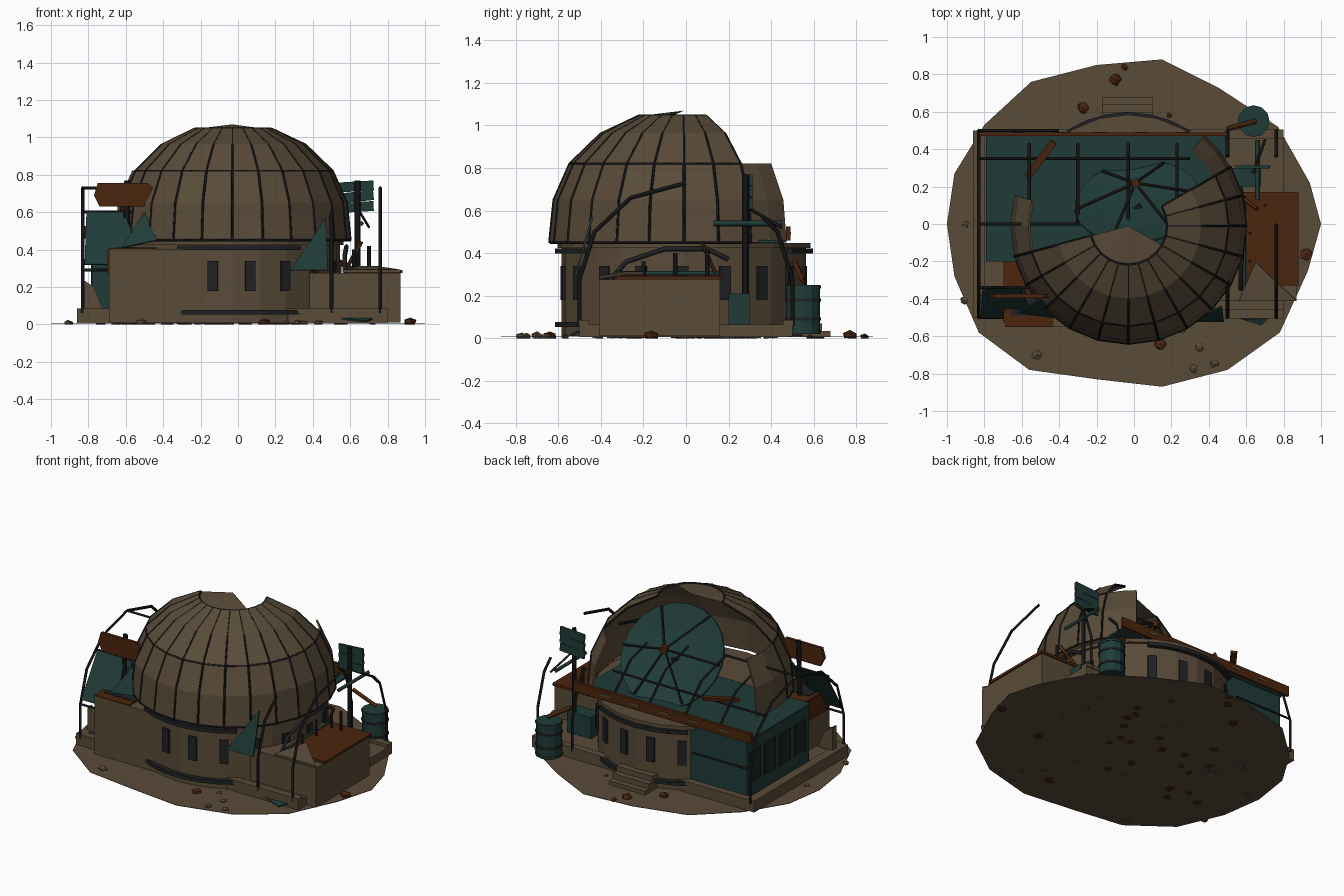
import bpy, bmesh, math, random
from mathutils import Vector, Matrix

if "Cube" in bpy.data.objects:
    bpy.data.objects.remove(bpy.data.objects["Cube"])

random.seed(4)
rad = math.radians
CX, CY = -0.03, -0.01


def mat(name, c):
    m = bpy.data.materials.new(name)
    m.diffuse_color = (*c, 1)
    m.use_nodes = True
    m.node_tree.nodes["Principled BSDF"].inputs["Base Color"].default_value = m.diffuse_color
    return m


BROWN = mat("weathered_tan", (0.10, 0.070, 0.040))
TEAL = mat("faded_teal", (0.0135, 0.044, 0.038))
RUST = mat("rust", (0.070, 0.0185, 0.0038))
DARK = mat("dark_iron", (0.007, 0.007, 0.008))
GREY = mat("charcoal", (0.014, 0.015, 0.016))


def mesh(name, verts, faces, m):
    me = bpy.data.meshes.new(name)
    me.from_pydata([tuple(v) for v in verts], [], faces)
    me.materials.append(m)
    bm = bmesh.new()
    bm.from_mesh(me)
    bmesh.ops.recalc_face_normals(bm, faces=bm.faces)
    bm.to_mesh(me)
    bm.free()
    o = bpy.data.objects.new(name, me)
    bpy.context.collection.objects.link(o)
    return o


def prism(name, pts, z0, z1, m):
    n = len(pts)
    v = [(x, y, z) for z in (z0, z1) for x, y in pts]
    f = [tuple(range(n))[::-1], tuple(range(n, 2 * n))]
    f += [(i, (i + 1) % n, (i + 1) % n + n, i + n) for i in range(n)]
    return mesh(name, v, f, m)


def box(name, x0, x1, y0, y1, z0, z1, m):
    return prism(name, [(x0, y0), (x1, y0), (x1, y1), (x0, y1)], z0, z1, m)


def turned_box(name, center, size, m, rz=0, ry=0, rx=0):
    a, b, c = (s / 2 for s in size)
    o = box(name, -a, a, -b, b, -c, c, m)
    o.location = center
    o.rotation_euler = (rx, ry, rz)
    return o


def circle(r, n, cx=CX, cy=CY):
    return [(cx + r * math.cos(math.tau * i / n), cy + r * math.sin(math.tau * i / n)) for i in range(n)]


def pipe(name, pts, r, m=DARK):
    cu = bpy.data.curves.new(name, 'CURVE')
    cu.dimensions = '3D'
    cu.bevel_depth = r
    cu.bevel_resolution = 0
    cu.use_fill_caps = True
    s = cu.splines.new('POLY')
    s.points.add(len(pts) - 1)
    for p, q in zip(s.points, pts):
        p.co = (*q, 1)
    cu.materials.append(m)
    o = bpy.data.objects.new(name, cu)
    bpy.context.collection.objects.link(o)
    return o


def sheet(name, pts, m, t=0.01):
    o = mesh(name, pts, [tuple(range(len(pts)))], m)
    s = o.modifiers.new("thickness", 'SOLIDIFY')
    s.thickness = t
    s.offset = 0
    return o


def polar(r, deg, z):
    return (CX + r * math.cos(rad(deg)), CY + r * math.sin(rad(deg)), z)


# ground, foundation and steps
prism("ground", [(1, 0), (.94, .22), (.77, .52), (.45, .73), (.15, .88), (-.2, .85), (-.55, .76), (-.8, .53),
                 (-.96, .27), (-1, 0), (-.96, -.28), (-.83, -.58), (-.56, -.78), (-.2, -.83), (.15, -.87),
                 (.5, -.78), (.78, -.58), (.93, -.25)], .006, .009, BROWN)
box("foundation", -.83, .8, -.5, .5, .008, .065, BROWN)
for s in (-1, 1):
    box("curb_long", -.83, .8, s * .48 - .025, s * .48 + .025, .06, .085, BROWN)
box("curb_left", -.86, -.8, -.5, .5, .008, .085, BROWN)
for i in range(3):
    box("entry_step", -.17, .1, .5, .68 - .04 * i, .008, .035 * (i + 1), BROWN)

# drum with windows and bands
prism("drum", circle(.575, 24), .01, .44, BROWN)
prism("drum_lip", circle(.595, 24), .425, .448, BROWN)
for k in range(18):
    d = -100.5 + 20 * k
    turned_box("drum_window", polar(.573, d, .26), (.02, .055, .16), GREY, rz=rad(d))
for base in (-86, 90):
    for z, h in ((.065, .025), (.41, .025)):
        for j in range(6):
            d = base - 27.5 + 11 * j
            turned_box("drum_band", polar(.59, d, z), (.03, .118, h), GREY, rz=rad(d))
pipe("side_arch", [(.57, -.35, .28), (.57, -.28, .36), (.58, -.1, .42), (.58, .1, .42), (.57, .2, .37)], .012, GREY)

# broken dome: panels by rows and sectors
PROF = [(.625, .45), (.605, .65), (.53, .82), (.385, .96), (.205, 1.045)]


def dome_part(name, angles, prof, ribs=True):
    n, k = len(angles), len(prof)
    v = [polar(r, a, z) for a in angles for r, z in prof]
    f = [(i * k + j, (i + 1) * k + j, (i + 1) * k + j + 1, i * k + j + 1) for i in range(n - 1) for j in range(k - 1)]
    o = mesh(name, v, f, BROWN)
    s = o.modifiers.new("thickness", 'SOLIDIFY')
    s.thickness = .012
    s.offset = 0
    # raised ribs on each seam
    for a in angles if ribs else ():
        pipe("dome_rib", [polar(r + .006, a, z) for r, z in prof], .0065)


dome_part("dome_shell", range(195, 391, 15), PROF)
dome_part("dome_remnant_right", (390, 400, 410), PROF[:3], False)
dome_part("dome_remnant_left", (165, 180, 195), PROF[:3], False)
cap = [polar(.205, a, 1.045) for a in range(195, 331, 15)]
mesh("dome_cap", [(CX, CY, 1.07)] + cap, [(0, i, i + 1) for i in range(1, len(cap))], BROWN)
for r, z in (PROF[0], PROF[2], PROF[4]):
    pipe("dome_ring", [polar(r + .004, a, z) for a in range(195, 391, 15)], .007)

# teal hall behind the drum, roof deck with slotted edge beam
box("hall", -.78, -.15, -.2, .46, .06, .45, TEAL)
box("roof_deck", -.79, .49, -.2, .47, .449, .461, TEAL)
box("roof_beam", -.83, .5, .47, .49, .46, .525, RUST)
for i in range(5):
    x = -.62 + .22 * i
    box("beam_slot", x - .035, x + .035, .489, .493, .488, .5, BROWN)
for y in (-.1, .06, .22, .38):
    box("hall_side_window", -.786, -.775, y - .06, y + .06, .16, .37, GREY)

# front left annex
box("annex_left", -.69, -.2, -.55, -.2, .01, .4, BROWN)
box("annex_left_top", -.69, -.43, -.55, -.2, .4, .408, RUST)
box("annex_left_rusty_face", -.697, -.69, -.53, -.2, .27, .4, RUST)
box("annex_left_dark_pit", -.66, -.43, -.49, -.37, .4, .412, GREY)
sheet("broken_wall", [(-.83, -.4, .08), (-.83, -.4, .24), (-.77, -.4, .2), (-.72, -.4, .08)], BROWN, .04)

# right annex with rusty lid
box("annex_right", .38, .87, -.41, .16, .01, .275, BROWN)
box("annex_right_lid", .57, .88, -.33, .17, .275, .292, RUST)
sheet("annex_right_slab", [(.65, -.2, .305), (.74, -.29, .305), (.87, -.41, .285), (.56, -.41, .285)], BROWN, .016)
for x, y, z in ((.62, -.2, .36), (.62, -.05, .4), (.7, .1, .42), (.63, .1, .38)):
    pipe("vent_pipe", [(x, y, .28), (x, y, z)], .01)
pipe("side_pipe", [(.59, -.33, .305), (.59, .15, .305)], .01, TEAL)
pipe("leaning_brace", [(.58, .14, .3), (.66, .08, .44)], .012, RUST)

# hoop frame
ARC = [(.5, .06), (.5, .28), (.43, .5), (.26, .66), (0, .73)]


def hoop(x, front, back):
    pts = ([(x, -y, z) for y, z in ARC[:front]] + [(x, y, z) for y, z in ARC[:back][::-1]])
    pipe("hoop", pts, .01)


hoop(-.83, 5, 4)
for x in (-.56, -.3, -.03, .23):
    pipe("hoop", [(x, y, z) for y, z in ARC[2:]], .009)
hoop(.5, 5, 0)
hoop(.76, 5, 0)
for x in (.5, .76):
    pipe("hoop_stub", [(x, y, z) for y, z in ARC[:3]] + [(x, .36, .57)], .01)
pipe("ridge_rail", [(-.83, 0, .73), (-.03, 0, .73)], .008)
pipe("back_rail", [(-.83, .35, .6), (.3, .35, .6)], .008)
pipe("low_rail", [(-.83, .5, .29), (-.4, .5, .29)], .008)
for z, y in ((.6, -.34), (.29, -.5)):
    pipe("front_rail", [(-.83, y, z), (-.56, y, z)], .008)

# dish antenna with struts and feed
nrm = Vector((-.1, .74, .62)).normalized()
rot = nrm.to_track_quat('Z', 'Y').to_matrix().to_4x4()
M = Matrix.Translation((.02, .12, .69)) @ rot
N = 20
dv = [M @ Vector((0, 0, -.05))]
for r, z in ((.18, -.038), (.34, 0)):
    dv += [M @ Vector((r * math.cos(math.tau * i / N), r * math.sin(math.tau * i / N), z)) for i in range(N)]
df = [(0, 1 + i, 1 + (i + 1) % N) for i in range(N)]
df += [(1 + i, 1 + N + i, 1 + N + (i + 1) % N, 1 + (i + 1) % N) for i in range(N)]
dish = mesh("dish", dv, df, TEAL)
dish.modifiers.new("thickness", 'SOLIDIFY').thickness = .012
hub = M @ Vector((0, 0, .13))
for i in range(6):
    a = math.tau * i / 6
    pipe("dish_strut", [hub, M @ Vector((.33 * math.cos(a), .33 * math.sin(a), .005))], .008)
turned_box("dish_feed", hub, (.04, .04, .04), RUST, rz=.4)
pipe("dish_mast", [(.02, .05, .44), M @ Vector((0, 0, -.05))], .03)

# torn cover sheets on the hoops and fallen planks
sheet("hanging_sheet", [(-.82, -.5, .32), (-.62, -.5, .32), (-.57, -.43, .5), (-.61, -.34, .6), (-.81, -.34, .6)], TEAL)
sheet("side_sheet", [(-.62, -.47, .41), (-.43, -.5, .45), (-.5, -.4, .6)], TEAL)
sheet("torn_sheet", [(.28, -.52, .29), (.48, -.52, .29), (.47, -.44, .57)], TEAL)
sheet("ground_sheet", [(.55, -.5, .03), (.68, -.54, .015), (.72, -.5, .03), (.6, -.51, .03)], TEAL)
turned_box("roof_plank", (-.5, .345, .62), (.04, .24, .02), RUST, rz=-.63, rx=.2)

# left sign post
pipe("sign_post_left", [(-.61, -.36, .06), (-.59, -.36, .77)], .018)
sheet("arrow_sign", [(-.74, -.385, .63), (-.48, -.385, .63), (-.43, -.385, .7), (-.48, -.385, .755),
                     (-.75, -.385, .755), (-.77, -.385, .69)], RUST, .02)

# right sign post with planks
pipe("sign_post_right", [(.64, .28, .06), (.64, .28, .77)], .016)
for z, ang in ((.628, -.06), (.683, -.1), (.738, -.06)):
    turned_box("sign_plank", (.635, .305, z), (.18, .016, .053), TEAL, ry=ang)
pipe("cross_arm", [(.66, .13, .54), (.66, .45, .54)], .014, TEAL)
pipe("cross_arm_brace", [(.64, .28, .62), (.7, .45, .52)], .008)
box("pump_box", .5, .68, .2, .3, .06, .21, TEAL)

# barrel and pipe
prism("barrel", circle(.08, 12, .64, .55), .02, .25, TEAL)
for z in (.03, .09, .18, .24):
    prism("barrel_band", circle(.085, 12, .64, .55), z - .007, z + .007, GREY if z in (.09, .18) else TEAL)
pipe("barrel_pipe", [(.5, .51, .36), (.65, .55, .27)], .014, RUST)


# scattered rocks, half sunk with flat bottoms just below the ground sheet
def rock(x, y, r, m, flat=.75):
    bm = bmesh.new()
    bmesh.ops.create_icosphere(bm, subdivisions=1, radius=r)
    for v in bm.verts:
        v.co *= random.uniform(.8, 1.15)
        v.co.z = max(v.co.z * flat, -.3 * r)
    me = bpy.data.meshes.new("rock")
    bm.to_mesh(me)
    bm.free()
    me.materials.append(m)
    o = bpy.data.objects.new("rock", me)
    o.location = (x, y, .3 * r)
    bpy.context.collection.objects.link(o)


for x, y, r in ((.92, -.16, .038), (-.1, .77, .035), (-.27, .62, .035), (.14, -.64, .035), (-.05, .84, .022),
                (.19, .58, .018)):
    rock(x, y, r, RUST)
for x, y, r in ((-.52, -.7, .03), (.35, -.66, .025), (.32, -.77, .028), (.43, -.75, .025), (-.9, 0, .022),
                (-.91, -.41, .022), (.26, -.57, .02)):
    rock(x, y, r, BROWN)
for i in range(36):
    rock(random.uniform(-.75, .72), random.uniform(-.43, .43), random.uniform(.022, .034),
         RUST if i % 5 < 3 else BROWN, .6)
